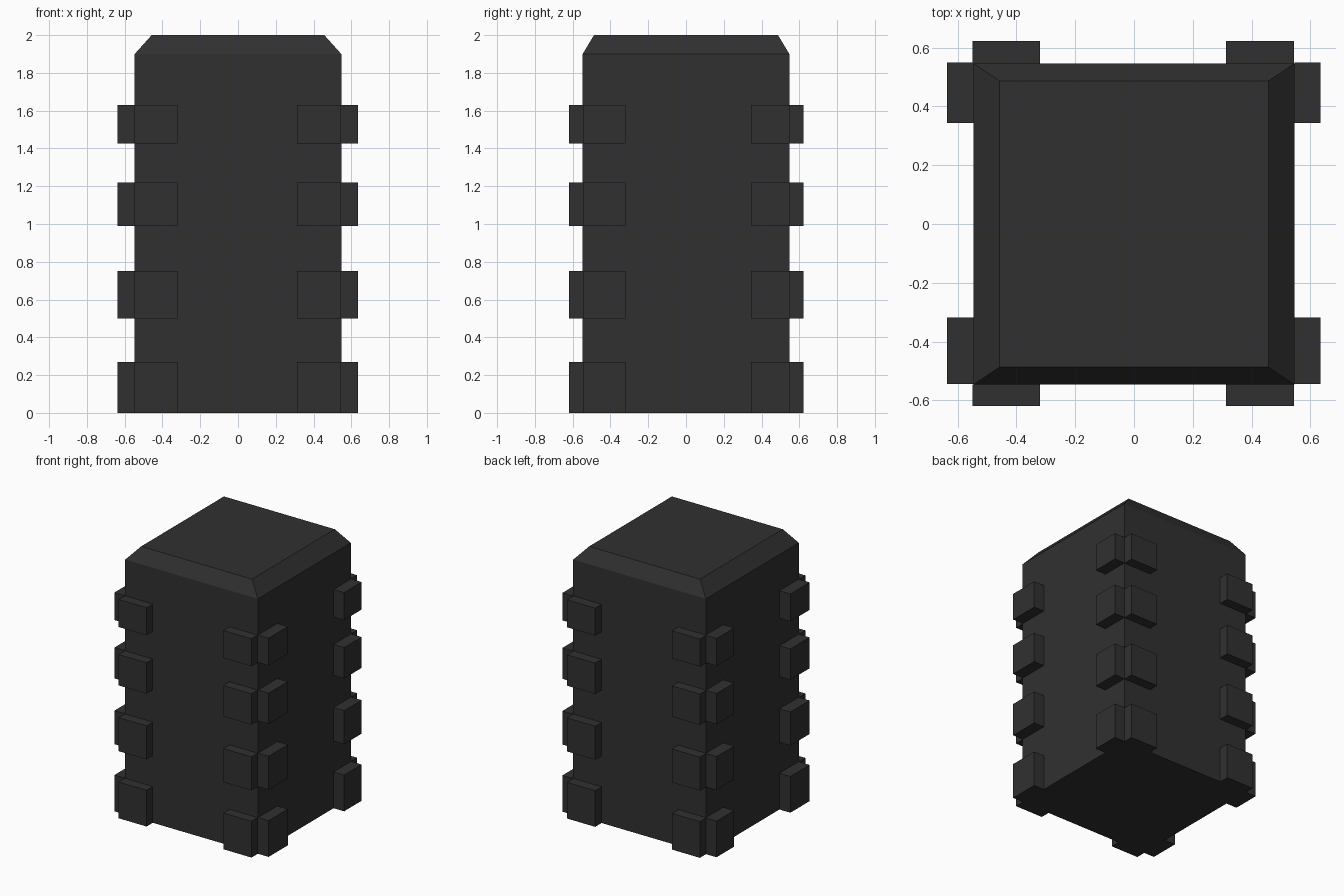
import bpy, bmesh

if "Cube" in bpy.data.objects:
    bpy.data.objects.remove(bpy.data.objects["Cube"])

dark = bpy.data.materials.new("dark_stone")
dark.diffuse_color = (0.03, 0.03, 0.03, 1)
dark.use_nodes = True
dark.node_tree.nodes["Principled BSDF"].inputs["Base Color"].default_value = dark.diffuse_color


def make_object(name, bm):
    bmesh.ops.recalc_face_normals(bm, faces=bm.faces)
    mesh = bpy.data.meshes.new(name)
    bm.to_mesh(mesh)
    bm.free()
    mesh.materials.append(dark)
    obj = bpy.data.objects.new(name, mesh)
    bpy.context.collection.objects.link(obj)
    return obj


def box(name, x0, x1, y0, y1, z0, z1):
    bm = bmesh.new()
    bmesh.ops.create_cube(bm, size=1)
    for v in bm.verts:
        v.co = (x1 if v.co.x > 0 else x0,
                y1 if v.co.y > 0 else y0,
                z1 if v.co.z > 0 else z0)
    return make_object(name, bm)


# Tower body: stacked rectangular rings with a bevelled top
bm = bmesh.new()
rings = []
for x, y, z in [(0.547, 0.547, 0), (0.547, 0.547, 1.9), (0.457, 0.487, 2)]:
    rings.append([bm.verts.new((sx * x, sy * y, z))
                  for sx, sy in [(-1, -1), (1, -1), (1, 1), (-1, 1)]])
for low, high in zip(rings, rings[1:]):
    for i in range(4):
        j = (i + 1) % 4
        bm.faces.new((low[i], low[j], high[j], high[i]))
bm.faces.new(rings[0])
bm.faces.new(rings[-1])
make_object("tower_body", bm)

# Corner quoin blocks: a pair at each corner, four courses high
wall = 0.547
courses = [(0, 0.27), (0.5, 0.75), (0.99, 1.22), (1.425, 1.63)]
x_spans = [(-0.55, -0.32), (0.313, 0.545)]
y_spans = [(-0.545, -0.319), (0.344, 0.55)]
for z0, z1 in courses:
    for x0, x1 in x_spans:
        box("front_quoin", x0, x1, -0.62, -wall, z0, z1)
        box("back_quoin", x0, x1, wall, 0.622, z0, z1)
    for y0, y1 in y_spans:
        box("left_quoin", -0.637, -wall, y0, y1, z0, z1)
        box("right_quoin", wall, 0.634, y0, y1, z0, z1)
